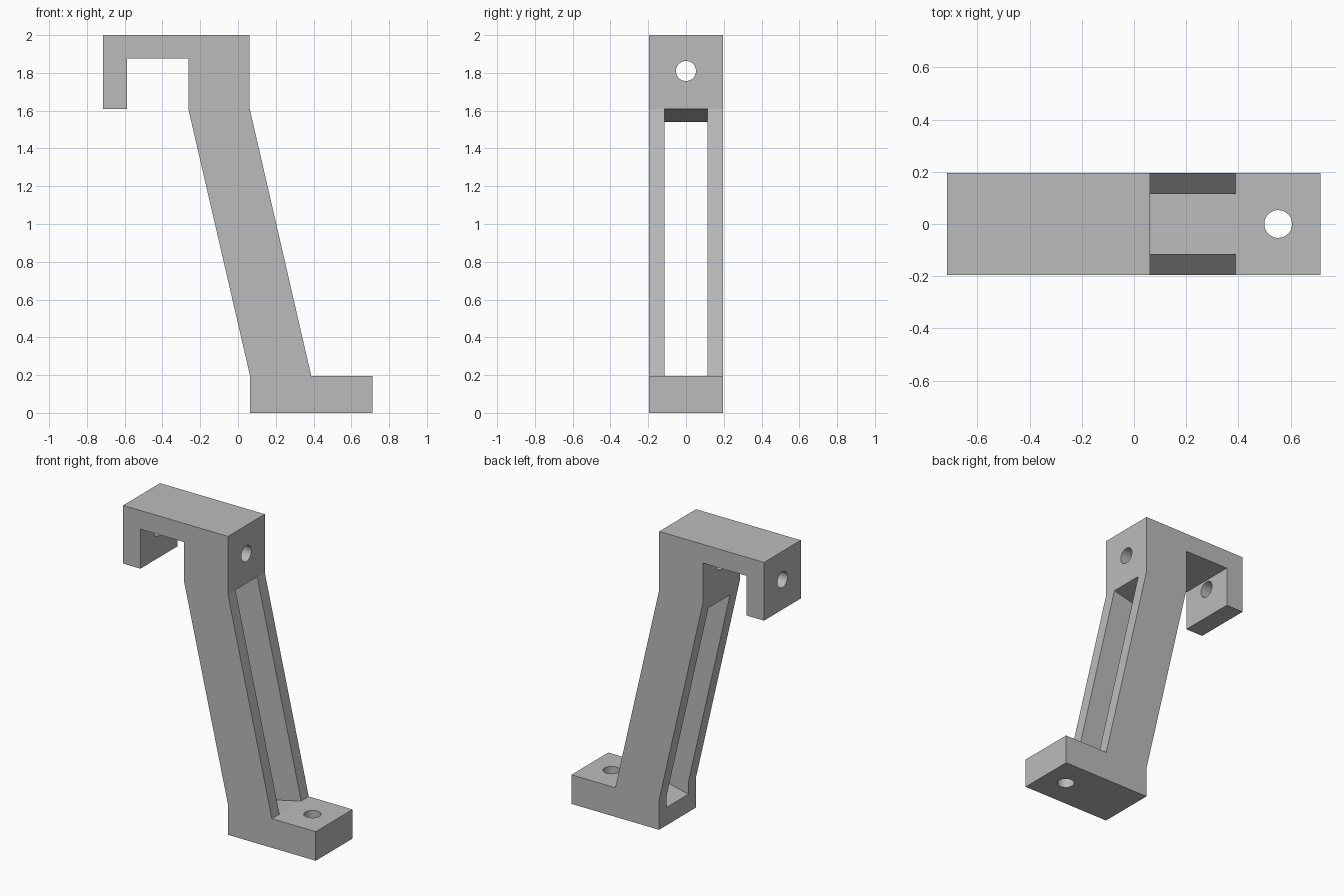
import bpy, bmesh
from math import pi, radians
from mathutils import Vector

cube = bpy.data.objects.get("Cube")
if cube:
    bpy.data.objects.remove(cube, do_unlink=True)

HALF_DEPTH = 0.195
SLOT_HALF = 0.115
HOLE_RADIUS = 0.053

grey = bpy.data.materials.new("plain grey")
grey.use_nodes = True
colour = (0.5, 0.5, 0.5, 1)
grey.diffuse_color = colour
grey.node_tree.nodes["Principled BSDF"].inputs["Base Color"].default_value = colour


def prism(name, outline, half):
    """Extrude an x-z outline along y, from -half to +half."""
    bm = bmesh.new()
    face = bm.faces.new([bm.verts.new((x, -half, z)) for x, z in outline])
    extruded = bmesh.ops.extrude_face_region(bm, geom=[face])["geom"]
    verts = [v for v in extruded if isinstance(v, bmesh.types.BMVert)]
    bmesh.ops.translate(bm, verts=verts, vec=(0, 2 * half, 0))
    bmesh.ops.recalc_face_normals(bm, faces=bm.faces)
    mesh = bpy.data.meshes.new(name)
    bm.to_mesh(mesh)
    bm.free()
    mesh.materials.append(grey)
    obj = bpy.data.objects.new(name, mesh)
    bpy.context.collection.objects.link(obj)
    return obj


def drill(name, location, length, rotation=(0, 0, 0)):
    bpy.ops.mesh.primitive_cylinder_add(vertices=48, radius=HOLE_RADIUS, depth=length,
                                        location=location, rotation=rotation)
    obj = bpy.context.object
    obj.name = name
    obj.data.materials.append(grey)
    return obj


# Bracket body: hook, column, slanted leg and foot in one profile
bracket = prism("hook_bracket", [
    (-0.715, 2), (-0.715, 1.61), (-0.587, 1.61), (-0.587, 1.875),
    (-0.263, 1.875), (-0.263, 1.61), (0.063, 0.2), (0.063, 0),
    (0.713, 0), (0.713, 0.195), (0.388, 0.195), (0.062, 1.61), (0.062, 2),
], HALF_DEPTH)

# Slot through the leg, with its ends square to the slant
top, bottom = Vector((0.062, 1.61)), Vector((0.388, 0.195))
along = (bottom - top).normalized()
across = Vector((-along.y, along.x))
slot = prism("slot_cutter", [top + across * 0.1, top - across * 0.42,
                             bottom - across * 0.42, bottom + across * 0.1], SLOT_HALF)

# Bolt holes through the hook and the foot
hook_hole = drill("hook_hole_cutter", (-0.33, 0, 1.81), 1.2, (0, pi / 2, 0))
foot_hole = drill("foot_hole_cutter", (0.552, 0, 0.1), 0.5)

bpy.ops.object.select_all(action="DESELECT")
bracket.select_set(True)
bpy.context.view_layer.objects.active = bracket
for cutter in (slot, hook_hole, foot_hole):
    cut = bracket.modifiers.new(cutter.name, "BOOLEAN")
    cut.operation = "DIFFERENCE"
    cut.solver = "EXACT"
    cut.object = cutter
    bpy.ops.object.modifier_apply(modifier=cut.name)
    bpy.data.objects.remove(cutter, do_unlink=True)

bpy.ops.object.shade_smooth_by_angle(angle=radians(30))
